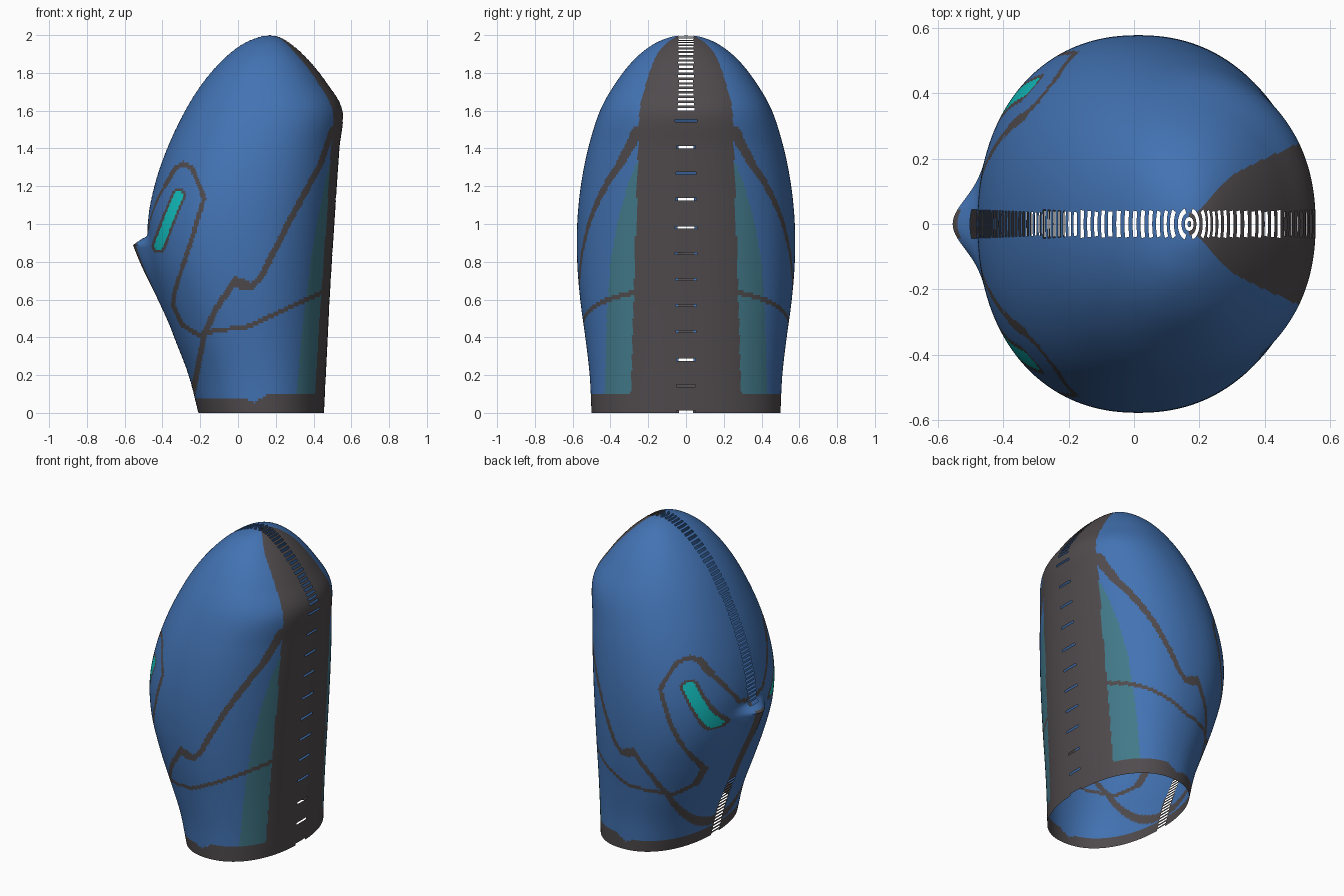
import bpy, bmesh, math
from mathutils import Vector

if "Cube" in bpy.data.objects:
    bpy.data.objects.remove(bpy.data.objects["Cube"], do_unlink=True)


def material(name, rgb):
    m = bpy.data.materials.new(name)
    m.use_nodes = True
    m.diffuse_color = (*rgb, 1)
    m.node_tree.nodes["Principled BSDF"].inputs["Base Color"].default_value = (*rgb, 1)
    return m


BLUE, GREY, TEAL, CYAN = range(4)
mats = [material("blue", (.055, .17, .45)), material("dark_grey", (.08, .07, .075)),
        material("dull_teal", (.054, .19, .25)), material("bright_cyan", (.006, .52, .52))]

# Shell stations: height, front x, back x, half width
stations = [Vector(s) for s in (
    (0, -.21, .455, .5), (.2, -.262, .465, .51), (.4, -.338, .475, .533),
    (.6, -.41, .485, .56), (.8, -.465, .497, .576), (1, -.478, .51, .576),
    (1.2, -.443, .523, .557), (1.4, -.375, .537, .518), (1.6, -.28, .553, .455),
    (1.75, -.185, .468, .37), (1.87, -.08, .372, .275), (1.95, .02, .285, .175),
    (1.99, .11, .22, .08), (2, .17, .17, .001))]
STEP = .0125
COLS = 160
POWER = 2 / 2.2

# Painted lines as (x, z) paths on the side, and one (y, z) path over the brow
side_lines = [
    ([(-.385, 1.205), (-.333, 1.295), (-.29, 1.32), (-.243, 1.296), (-.18, 1.138),
      (-.243, .926), (-.333, .65), (-.344, .57), (-.296, .466), (-.2, .407),
      (-.132, .434), (.048, .455), (.46, .645)], .012),
    ([(.5, 1.5), (.434, 1.31), (.275, 1.02), (.127, .73), (.069, .66), (.01, .672),
      (-.01, .709), (-.12, .545), (-.175, .423)], .016),
    ([(.04, .68), (-.01, .69)], .026),
    ([(-.18, .41), (-.205, .28), (-.24, .1)], .015)]
brow_line = [(.294, 1.205), (.19, 1.07), (.12, .98), (.05, .96)]
eye_line = [(-.315, 1.15), (-.365, 1.03), (-.42, .885)]
teal_edge = [(.1, .43), (.5, .42), (.8, .4), (1, .365), (1.2, .31), (1.33, .26)]
crown_edge = [(.08, .008), (.2, .04), (.25, .1), (.3, .15), (.4, .2), (.5, .245)]
hem_edge = [(-.2, .07), (.02, .08), (.09, .055), (.15, .095), (.3, .105)]


def spline(a, b, c, d, t):
    return .5 * (2 * b + (c - a) * t + (2 * a - 5 * b + 4 * c - d) * t * t
                 + (3 * b - a - 3 * c + d) * t ** 3)


def lookup(points, u):
    if u <= points[0][0]:
        return points[0][1]
    for (u0, v0), (u1, v1) in zip(points, points[1:]):
        if u <= u1:
            return v0 + (v1 - v0) * (u - u0) / (u1 - u0)
    return points[-1][1]


def distance(path, px, py):
    best = 9
    for (ax, ay), (bx, by) in zip(path, path[1:]):
        dx, dy = bx - ax, by - ay
        t = ((px - ax) * dx + (py - ay) * dy) / (dx * dx + dy * dy)
        t = min(1, max(0, t))
        best = min(best, math.hypot(px - ax - t * dx, py - ay - t * dy))
    return best


def beak(z):
    if z < .89:
        return .08 * max(0, (z - .45) / .44) ** 1.6
    return .08 * max(0, 1 - (z - .89) / .05)


def colour(x, y, z, back):
    if z < lookup(hem_edge, x):
        return GREY
    if back:
        edge = .295 - .03 * z if z < 1.6 else lookup(crown_edge, x)
        if y < edge:
            return GREY
    elif z < .9 and y < .045:
        return GREY
    if x < 0 and .75 < z < 1.3:
        d = distance(eye_line, x, z)
        if d < .024:
            return CYAN
        if d < .038:
            return GREY
    if any(distance(path, x, z) < width for path, width in side_lines):
        return GREY
    if x < 0 and distance(brow_line, y, z) < .014:
        return GREY
    if back and z < 1.33 and y < lookup(teal_edge, z):
        return TEAL
    return BLUE


def is_slit(row, y, z, back):
    # Narrow openings along the centre seam
    if back and z < 1.6:
        return y < .055 and (z % .14) < STEP * .95
    return y < .04 and row % 2 == 0 and not .4 < z < .93


# Rows through the stations
rows = []
for i in range(len(stations) - 1):
    b, c = stations[i], stations[i + 1]
    a = stations[i - 1] if i else 2 * b - c
    d = stations[i + 2] if i + 2 < len(stations) else c
    n = max(6, round(max(abs(k) for k in c - b) / STEP))
    rows += [spline(a, b, c, d, k / n) for k in range(n)]
rows.append(stations[-1])

# Half shell, from the front seam around to the back seam
bm = bmesh.new()
grid = []
for z, front, rear, wide in rows:
    ring = []
    for j in range(COLS + 1):
        ang = math.pi * j / COLS
        co, si = math.cos(ang), max(0, math.sin(ang))
        y = wide * si ** POWER if 0 < j < COLS else 0
        x = (front + rear) / 2 - (rear - front) / 2 * math.copysign(abs(co) ** POWER, co)
        if co > 0:
            x -= beak(z) * math.exp(-(y / .1) ** 2)
        ring.append(bm.verts.new((x, y, z)))
    grid.append(ring)

for r in range(len(grid) - 1):
    for j in range(COLS):
        quad = (grid[r][j], grid[r + 1][j], grid[r + 1][j + 1], grid[r][j + 1])
        x, y, z = sum((v.co for v in quad), Vector()) / 4
        back = j >= COLS / 2
        if is_slit(r, y, z, back):
            continue
        face = bm.faces.new(quad)
        face.material_index = colour(x, y, z, back)
        face.smooth = True
bm.normal_update()
if sum(f.normal.y for f in bm.faces) < 0:
    bmesh.ops.reverse_faces(bm, faces=bm.faces)

mesh = bpy.data.meshes.new("helmet_shell")
bm.to_mesh(mesh)
bm.free()
for m in mats:
    mesh.materials.append(m)
shell = bpy.data.objects.new("helmet_shell", mesh)
bpy.context.collection.objects.link(shell)

mirror = shell.modifiers.new("mirror", "MIRROR")
mirror.use_axis = (False, True, False)
mirror.merge_threshold = .0005

bpy.context.view_layer.objects.active = shell
shell.select_set(True)
bpy.ops.object.shade_smooth_by_angle(angle=math.radians(40))
